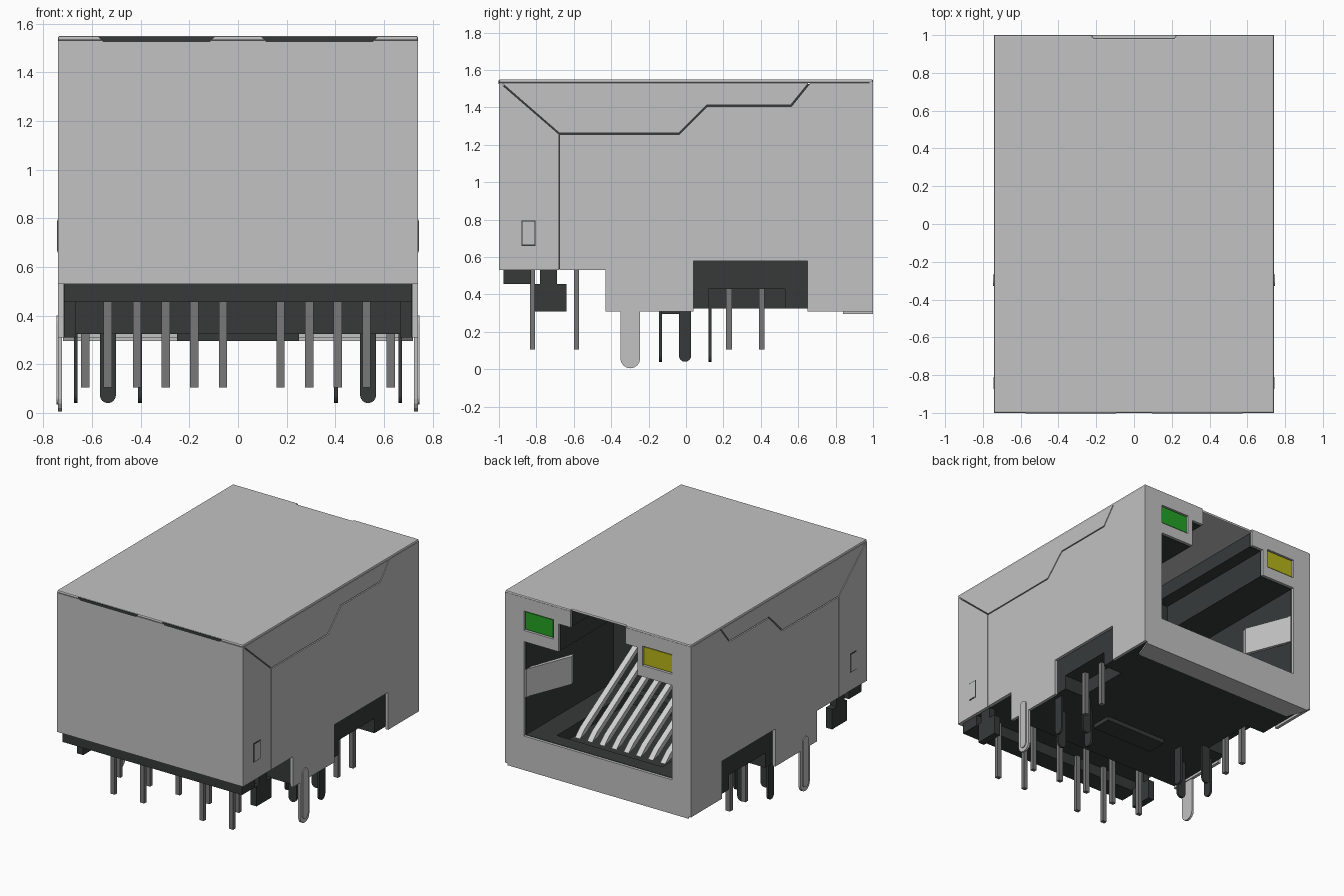
import bpy, bmesh, math
from mathutils import Vector

if "Cube" in bpy.data.objects:
    bpy.data.objects.remove(bpy.data.objects["Cube"], do_unlink=True)


def material(name, rgb):
    m = bpy.data.materials.new(name)
    m.use_nodes = True
    m.diffuse_color = (*rgb, 1)
    m.node_tree.nodes["Principled BSDF"].inputs["Base Color"].default_value = (*rgb, 1)
    return m


METAL = material("shield metal", (0.54, 0.54, 0.54))
PLASTIC = material("dark plastic", (0.038, 0.042, 0.042))
PIN = material("pin grey", (0.19, 0.19, 0.19))
CONTACT = material("contact metal", (0.62, 0.62, 0.62))
GREEN = material("green lens", (0.018, 0.36, 0.018))
YELLOW = material("yellow lens", (0.47, 0.46, 0.01))


def prism(name, pts, axis, a, b, mat):
    """Extrude a 2D outline from a to b along the given axis."""
    place = {"x": lambda p, t: (t, p[0], p[1]),
             "y": lambda p, t: (p[0], t, p[1]),
             "z": lambda p, t: (p[0], p[1], t)}[axis]
    bm = bmesh.new()
    lo = [bm.verts.new(place(p, a)) for p in pts]
    hi = [bm.verts.new(place(p, b)) for p in pts]
    bm.faces.new(lo)
    bm.faces.new(hi)
    n = len(pts)
    for i in range(n):
        j = (i + 1) % n
        bm.faces.new((lo[i], lo[j], hi[j], hi[i]))
    bmesh.ops.recalc_face_normals(bm, faces=bm.faces)
    me = bpy.data.meshes.new(name)
    bm.to_mesh(me)
    bm.free()
    ob = bpy.data.objects.new(name, me)
    bpy.context.collection.objects.link(ob)
    me.materials.append(mat)
    return ob


def box(name, x0, x1, y0, y1, z0, z1, mat):
    return prism(name, [(x0, y0), (x1, y0), (x1, y1), (x0, y1)], "z", z0, z1, mat)


def cut(target, *cutters):
    for c in cutters:
        mod = target.modifiers.new("cut", "BOOLEAN")
        mod.operation, mod.solver, mod.object = "DIFFERENCE", "EXACT", c
        bpy.context.view_layer.objects.active = target
        bpy.ops.object.modifier_apply(modifier=mod.name)
        bpy.data.objects.remove(c, do_unlink=True)


def capsule(cy, r, z0, z1, round_top):
    """Upright strip in (y, z) with a round lower end."""
    pts = [(cy + r * math.cos(t), z0 + r + r * math.sin(t))
           for t in [math.pi + i * math.pi / 8 for i in range(9)]]
    if round_top:
        return pts + [(cy + r * math.cos(t), z1 - r + r * math.sin(t))
                      for t in [i * math.pi / 8 for i in range(9)]]
    return pts + [(cy + r, z1), (cy - r, z1)]


def opening(top):
    """Stepped socket outline in (x, z), lower left round to lower right."""
    half = [(0.59, 0.54), (0.59, 1.22), (0.315, 1.22), (0.315, 1.42), (0.22, 1.42), (0.22, top)]
    return [(-x, z) for x, z in half] + half[::-1]


SIDES = (("left", 1), ("right", -1))

# Insulating body with the socket cavity
body = prism("body", [(-0.975, 1.525), (0.975, 1.525), (0.975, 0.325), (-0.425, 0.325),
                      (-0.425, 0.535), (-0.975, 0.535)], "x", -0.715, 0.715, PLASTIC)
cutters = [prism("cavity", opening(1.6), "y", -0.02, 1.1, PLASTIC),
           box("trench", -0.42, 0.42, 0.05, 0.87, 0.46, 0.6, PLASTIC)]
for _, s in SIDES:
    x0, x1 = sorted((s * 0.56, s * 0.8))
    cutters.append(box("pocket", x0, x1, 0.12, 0.53, 0.2, 0.43, PLASTIC))
cut(body, *cutters)
box("front_rail", -0.715, 0.715, -0.975, -0.83, 0.455, 0.54, PLASTIC)
box("bottom_pad", -0.25, 0.25, -0.13, 0.02, 0.295, 0.33, PLASTIC)

# Shield: top, closed front, socket face and folded bottom flap
top = prism("shield_top", [(-0.74, -1), (0.74, -1), (0.74, 1), (0.22, 1), (0.22, 0.985),
                           (-0.22, 0.985), (-0.22, 1), (-0.74, 1)], "z", 1.53, 1.55, METAL)
bevel = top.modifiers.new("soft_edge", "BEVEL")
bevel.width, bevel.segments = 0.008, 2
box("shield_front", -0.74, 0.74, -1, -0.98, 0.53, 1.531, METAL)
face = prism("socket_face", [(-0.74, 0.31), (-0.74, 1.535), (-0.22, 1.535)]
             + opening(1.535)[4::-1] + opening(1.535)[:6:-1]
             + [(0.22, 1.535), (0.74, 1.535), (0.74, 0.31)], "y", 0.98, 1, METAL)
cut(face, *[box("lens_hole", min(s * 0.355, s * 0.59), max(s * 0.355, s * 0.59),
                0.9, 1.1, 1.30, 1.44, METAL) for _, s in SIDES])
prism("bottom_flap", [(-0.72, 1), (0.72, 1), (0.66, 0.84), (-0.66, 0.84)],
      "z", 0.295, 0.311, METAL)

# Slits along the front fold
for _, s in SIDES:
    prism("front_slit", [(s * 0.095, 1.545), (s * 0.575, 1.545), (s * 0.555, 1.525),
                         (s * 0.115, 1.525)], "y", -1.002, -0.985, PLASTIC)

# Side outlines in (y, z); narrow gaps between them form the seams
WALL = [(-0.677, 1.255), (-0.036, 1.255), (0.114, 1.405), (0.564, 1.405), (0.665, 1.531),
        (0.98, 1.531), (0.98, 0.31), (0.65, 0.31), (0.65, 0.58), (0.04, 0.58), (0.04, 0.31),
        (-0.43, 0.31), (-0.43, 0.53), (-0.677, 0.53)]
FLAP = [(-0.985, 1.531), (-0.677, 1.263), (-0.04, 1.263), (0.11, 1.413), (0.56, 1.413),
        (0.655, 1.531)]
WING = [(-0.98, 1.517), (-0.68, 1.257), (-0.68, 0.53), (-0.98, 0.53)]

for side, s in SIDES:
    for part, pts in (("side_wall", WALL), ("top_flap", FLAP), ("front_wing", WING)):
        prism(f"{side}_{part}", pts, "x", s * 0.718, s * 0.74, METAL)

    # Latch window on the front wing
    for part, g, x, m in (("rim", 0, 0.742, PLASTIC), ("latch", 0.006, 0.744, METAL)):
        prism(f"{side}_latch_{part}", [(-0.88 + g, 0.66 + g), (-0.805 - g, 0.66 + g),
              (-0.805 - g, 0.795 - g), (-0.88 + g, 0.795 - g)], "x", s * 0.735, s * x, m)

    # Ground tab with a pressed bead
    prism(f"{side}_ground_tab", capsule(-0.298, 0.053, 0.005, 0.33, False),
          "x", s * 0.724, s * 0.74, METAL)
    prism(f"{side}_ground_bead", capsule(-0.298, 0.031, 0.035, 0.40, True),
          "x", s * 0.73, s * 0.747, METAL)

    # Spring finger bent into the socket
    prism(f"{side}_spring_finger", [(s * 0.60, 0.995), (s * 0.46, 0.64), (s * 0.475, 0.60),
          (s * 0.49, 0.64), (s * 0.60, 0.94)], "z", 0.81, 1.01, METAL)

    # Indicator lens
    x0, x1 = sorted((s * 0.362, s * 0.583))
    box(f"{side}_lens", x0, x1, 0.96, 0.993, 1.307, 1.433, GREEN if s > 0 else YELLOW)

    # Stand-off at the front corner
    x0, x1 = sorted((s * 0.665, s * 0.715))
    box(f"{side}_standoff_foot", x0, x1, -0.81, -0.64, 0.31, 0.455, PLASTIC)
    box(f"{side}_standoff_stem", x0, x1, -0.78, -0.69, 0.45, 0.54, PLASTIC)

    # Snap peg: four prongs round a centre
    cx, cy, r = s * 0.535, -0.005, 0.14
    for d in (1, -1):
        prism(f"{side}_snap_prong", capsule(cy, 0.033, 0.04, 0.34, False),
              "x", cx + d * (r - 0.016), cx + d * r, PLASTIC)
        prism(f"{side}_snap_prong", capsule(cx, 0.033, 0.04, 0.34, False),
              "y", cy + d * (r - 0.016), cy + d * r, PLASTIC)

    # Indicator pins
    for y in (0.23, 0.405):
        box(f"{side}_lens_pin", s * 0.628 - 0.017, s * 0.628 + 0.017, y - 0.016, y + 0.016,
            0.105, 0.435, PIN)

# Staggered signal pins
for x, y in ((-0.535, -0.585), (-0.415, -0.82), (-0.297, -0.585), (-0.18, -0.82),
             (-0.062, -0.585), (0.175, -0.585), (0.293, -0.82), (0.41, -0.585), (0.528, -0.82)):
    box("signal_pin", x - 0.017, x + 0.017, y - 0.014, y + 0.014, 0.105, 0.54, PIN)

# Eight sloping contacts inside the socket
for i in range(8):
    x = (i - 3.5) * 0.097
    prism("contact", [(0.75, 0.495), (0.69, 0.55), (-0.03, 0.98), (-0.03, 0.945), (0.68, 0.51)],
          "x", x - 0.02, x + 0.02, CONTACT)
